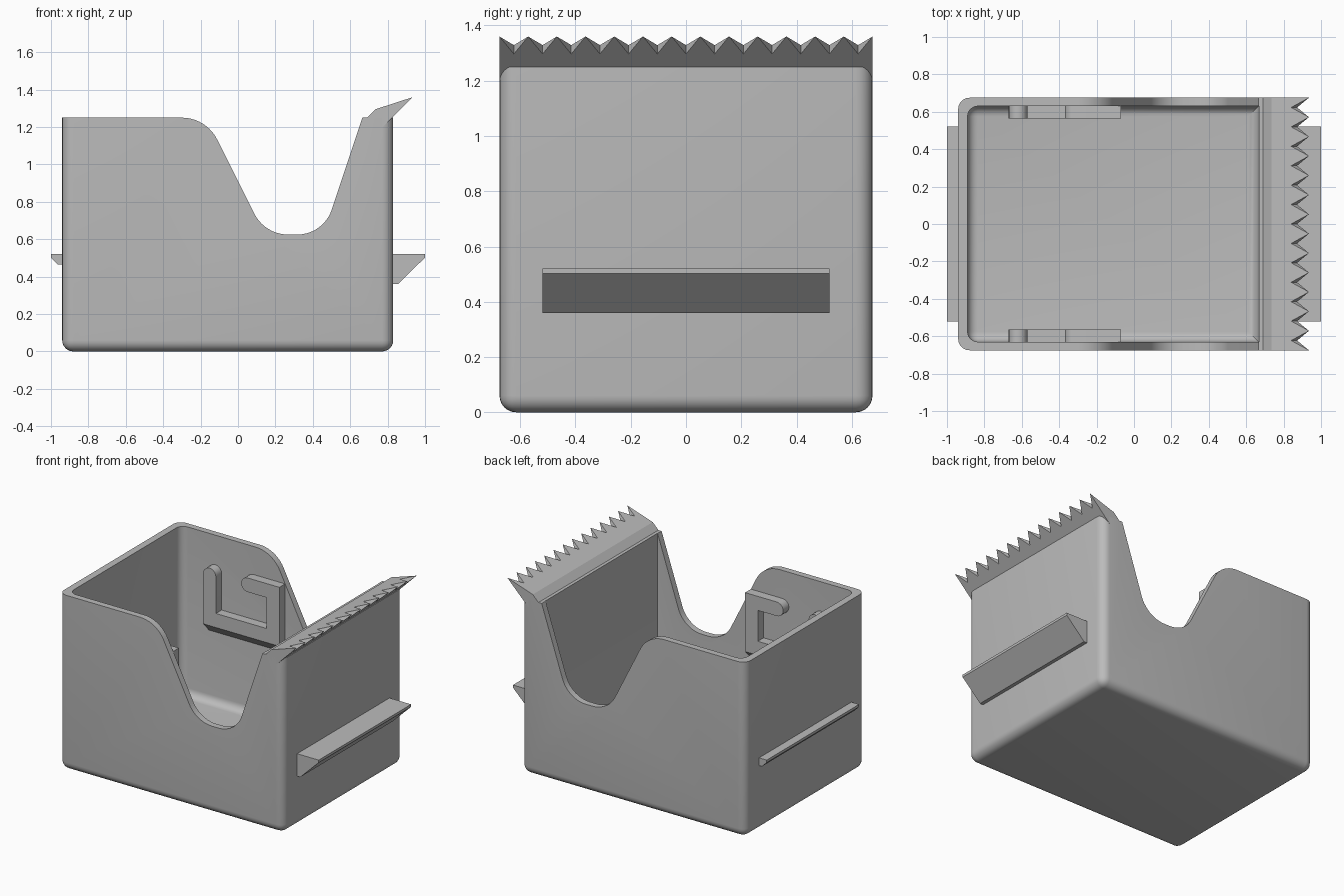
import bpy, bmesh
from math import sin, cos, pi, radians
from mathutils import Vector

if "Cube" in bpy.data.objects:
    bpy.data.objects.remove(bpy.data.objects["Cube"], do_unlink=True)

grey = bpy.data.materials.new("plain_grey")
grey.use_nodes = True
COLOR = (0.5, 0.5, 0.5, 1)
grey.diffuse_color = COLOR
grey.node_tree.nodes["Principled BSDF"].inputs["Base Color"].default_value = COLOR


def finish(bm, name):
    bmesh.ops.recalc_face_normals(bm, faces=bm.faces)
    mesh = bpy.data.meshes.new(name)
    bm.to_mesh(mesh)
    bm.free()
    mesh.materials.append(grey)
    ob = bpy.data.objects.new(name, mesh)
    bpy.context.collection.objects.link(ob)
    return ob


def activate(ob):
    bpy.ops.object.select_all(action="DESELECT")
    ob.select_set(True)
    bpy.context.view_layer.objects.active = ob


def rounded_box(name, lo, hi, radius, round_right):
    """Box with rounded bottom and upright edges; the +x uprights are optional."""
    bm = bmesh.new()
    bmesh.ops.create_cube(bm, size=1)
    lo, hi = Vector(lo), Vector(hi)
    for v in bm.verts:
        v.co = Vector([hi[i] if v.co[i] > 0 else lo[i] for i in range(3)])
    edges = []
    for e in bm.edges:
        a, b = (v.co for v in e.verts)
        upright = abs(a.z - b.z) > 0.1
        if upright and (round_right or a.x < 0) or max(a.z, b.z) < lo.z + 0.01:
            edges.append(e)
    bmesh.ops.bevel(bm, geom=edges, offset=radius, segments=6, profile=0.5, affect="EDGES")
    return finish(bm, name)


def prism(name, profile, y0, y1, back_shift=None):
    """Extrude an (x, z) profile along y; back_shift reshapes the y1 end."""
    bm = bmesh.new()
    near = [bm.verts.new((x, y0, z)) for x, z in profile]
    far = [bm.verts.new((x, y1, back_shift(z) if back_shift else z)) for x, z in profile]
    bm.faces.new(near)
    bm.faces.new(far)
    for i in range(len(profile)):
        j = (i + 1) % len(profile)
        bm.faces.new((near[i], near[j], far[j], far[i]))
    return finish(bm, name)


def fillet(before, corner, after, reach, steps=10):
    """Circular arc tangent to both lines meeting at a corner."""
    c = Vector(corner)
    u, w = (Vector(before) - c).normalized(), (Vector(after) - c).normalized()
    half = u.angle(w) / 2
    bis = (u + w).normalized()
    radius = reach * sin(half) / cos(half)
    centre = c + bis * (reach / cos(half))
    side = (u - bis * u.dot(bis)).normalized()
    spread = pi / 2 - half
    angles = [spread - 2 * spread * i / steps for i in range(steps + 1)]
    return [tuple(centre - bis * radius * cos(a) + side * radius * sin(a)) for a in angles]


def arc(cx, cz, r, start, end, steps=10):
    angles = [radians(start + (end - start) * i / steps) for i in range(steps + 1)]
    return [(cx + r * cos(a), cz + r * sin(a)) for a in angles]


def cut(target, cutter):
    activate(target)
    mod = target.modifiers.new("cut", "BOOLEAN")
    mod.operation, mod.solver, mod.object = "DIFFERENCE", "EXACT", cutter
    bpy.ops.object.modifier_apply(modifier=mod.name)
    bpy.data.objects.remove(cutter, do_unlink=True)


# Open box with a thick wall under the cutting edge
HALF = 0.675
body = rounded_box("box_body", (-0.94, -HALF, 0), (0.83, HALF, 1.25), 0.06, True)
cut(body, rounded_box("cavity", (-0.89, -0.63, 0.05), (0.667, 0.63, 1.6), 0.055, False))

# Dipped opening through both side walls
a, b, c, d = (-0.17, 1.25), (0.143, 0.625), (0.457, 0.625), (0.665, 1.25)
dip = [(-0.5, 1.5), (-0.5, 1.2501)]
dip += fillet((-0.5, 1.25), a, b, 0.13)
dip += fillet(a, b, c, 0.125) + fillet(b, c, d, 0.14)
dip += [d, (0.665, 1.5)]
cut(body, prism("dip_cutter", dip, -1, 1))
activate(body)
bpy.ops.object.shade_smooth_by_angle(angle=radians(30))

# Serrated cutting edge: alternating tip and notch sections along y
TEETH = 13
base = [(0.77, 1.195), (0.69, 1.25), (0.735, 1.295)]
tip = [(0.935, 1.36), (0.935, 1.36)]
notch = [(0.84, 1.329), (0.872, 1.297)]
bm = bmesh.new()
rows = []
for i in range(2 * TEETH + 1):
    y = -HALF + HALF * i / TEETH
    rows.append([bm.verts.new((x, y, z)) for x, z in base + (notch if i % 2 else tip)])
for r, s in zip(rows, rows[1:]):
    for k in range(5):
        n = (k + 1) % 5
        bm.faces.new((r[k], r[n], s[n], s[k]))
bm.faces.new(rows[0])
bm.faces.new(rows[-1])
bmesh.ops.remove_doubles(bm, verts=bm.verts, dist=0.0005)
bmesh.ops.triangulate(bm, faces=bm.faces)
finish(bm, "serrated_edge")

# Ledges on the two end walls
prism("large_ledge", [(0.81, 0.52), (1, 0.52), (1, 0.502), (0.855, 0.36), (0.81, 0.36)], -0.52, 0.52)
prism("small_ledge", [(-0.92, 0.52), (-1, 0.52), (-1, 0.502), (-0.963, 0.465), (-0.92, 0.465)],
      -0.52, 0.52)

# Hooked axle guides inside both side walls, sloped underneath
guide = [(-0.67, 0.63), (-0.07, 0.63), (-0.07, 1.05)]
guide += arc(-0.32, 1.0, 0.05, 90, 270)
guide += [(-0.17, 0.95), (-0.17, 0.73), (-0.57, 0.73)]
guide += arc(-0.62, 0.99, 0.05, 0, 180)
for name, side in (("front_guide", -1), ("back_guide", 1)):
    ob = prism(name, guide, 0.565 * side, 0.64 * side, lambda z: z - 0.08 if z < 0.64 else z)
    activate(ob)
    bpy.ops.object.shade_smooth_by_angle(angle=radians(30))
